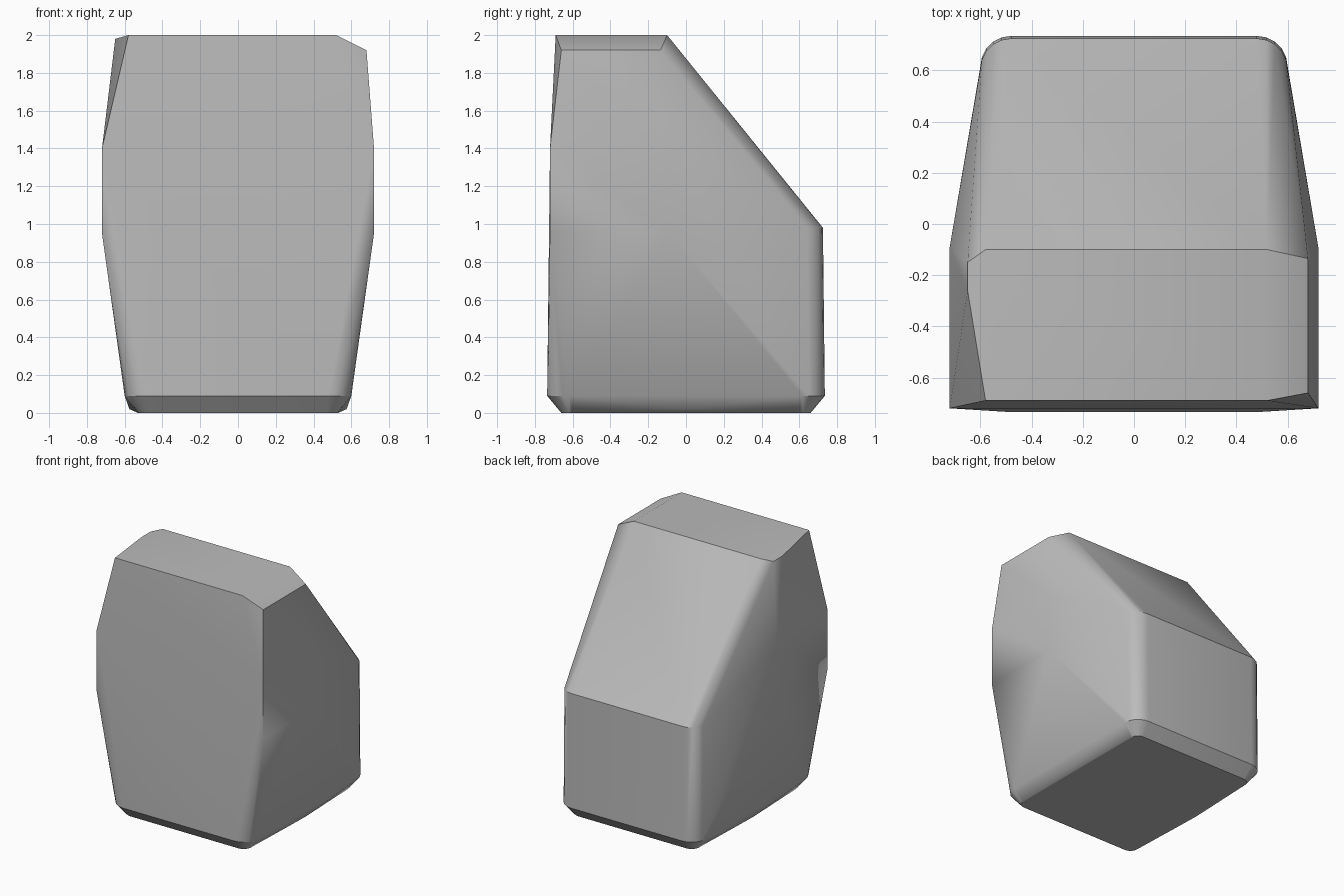
import bpy, bmesh, math

default = bpy.data.objects.get("Cube")
if default:
    bpy.data.objects.remove(default, do_unlink=True)

stone_grey = bpy.data.materials.new("stone_grey")
stone_grey.use_nodes = True
colour = (0.5, 0.5, 0.5, 1)
stone_grey.diffuse_color = colour
stone_grey.node_tree.nodes["Principled BSDF"].inputs["Base Color"].default_value = colour

points = []


def corner(x, y, z, radius, steps=5):
    """Rounded vertical corner, mirrored to both sides."""
    sy = math.copysign(1, y)
    for i in range(steps + 1):
        a = math.pi / 2 * i / steps
        px = x - radius + radius * math.cos(a)
        py = y - sy * radius + sy * radius * math.sin(a)
        points.extend([(px, py, z), (-px, py, z)])


def pair(x, y, z):
    points.extend([(x, y, z), (-x, y, z)])


# Underside and the chamfer above it
for y in (-0.66, 0.66):
    corner(0.53, y, 0, 0.06)
pair(0.575, 0, 0.02)
for y in (-0.735, 0.735):
    corner(0.6, y, 0.09, 0.12)

# Rounded rear edge where the sloping back begins
corner(0.6, 0.725, 0.98, 0.12)

# Broadest part of the flanks
for z in (0.95, 1.4):
    pair(0.72, -0.72, z)
    pair(0.72, -0.09, z)

# Crown with unequal chipped corners
points += [(0.52, -0.69, 2), (0.52, -0.1, 2), (-0.58, -0.69, 2), (-0.58, -0.1, 2),
           (0.68, -0.66, 1.92), (0.68, -0.135, 1.92),
           (-0.65, -0.26, 1.98), (-0.65, -0.15, 1.98)]

# Wrap the points in one faceted body
bm = bmesh.new()
for p in points:
    bm.verts.new(p)
hull = bmesh.ops.convex_hull(bm, input=bm.verts[:])
loose = [v for v in bm.verts if not v.link_faces]
bmesh.ops.delete(bm, geom=loose, context="VERTS")
bmesh.ops.dissolve_limit(bm, angle_limit=math.radians(0.5), verts=bm.verts[:], edges=bm.edges[:])
bmesh.ops.recalc_face_normals(bm, faces=bm.faces[:])
mesh = bpy.data.meshes.new("boulder")
bm.to_mesh(mesh)
bm.free()
mesh.materials.append(stone_grey)
boulder = bpy.data.objects.new("boulder", mesh)
bpy.context.collection.objects.link(boulder)

# Soft shading with crisp chipped edges
bpy.ops.object.select_all(action="DESELECT")
boulder.select_set(True)
bpy.context.view_layer.objects.active = boulder
bpy.ops.object.shade_smooth_by_angle(angle=math.radians(30))
